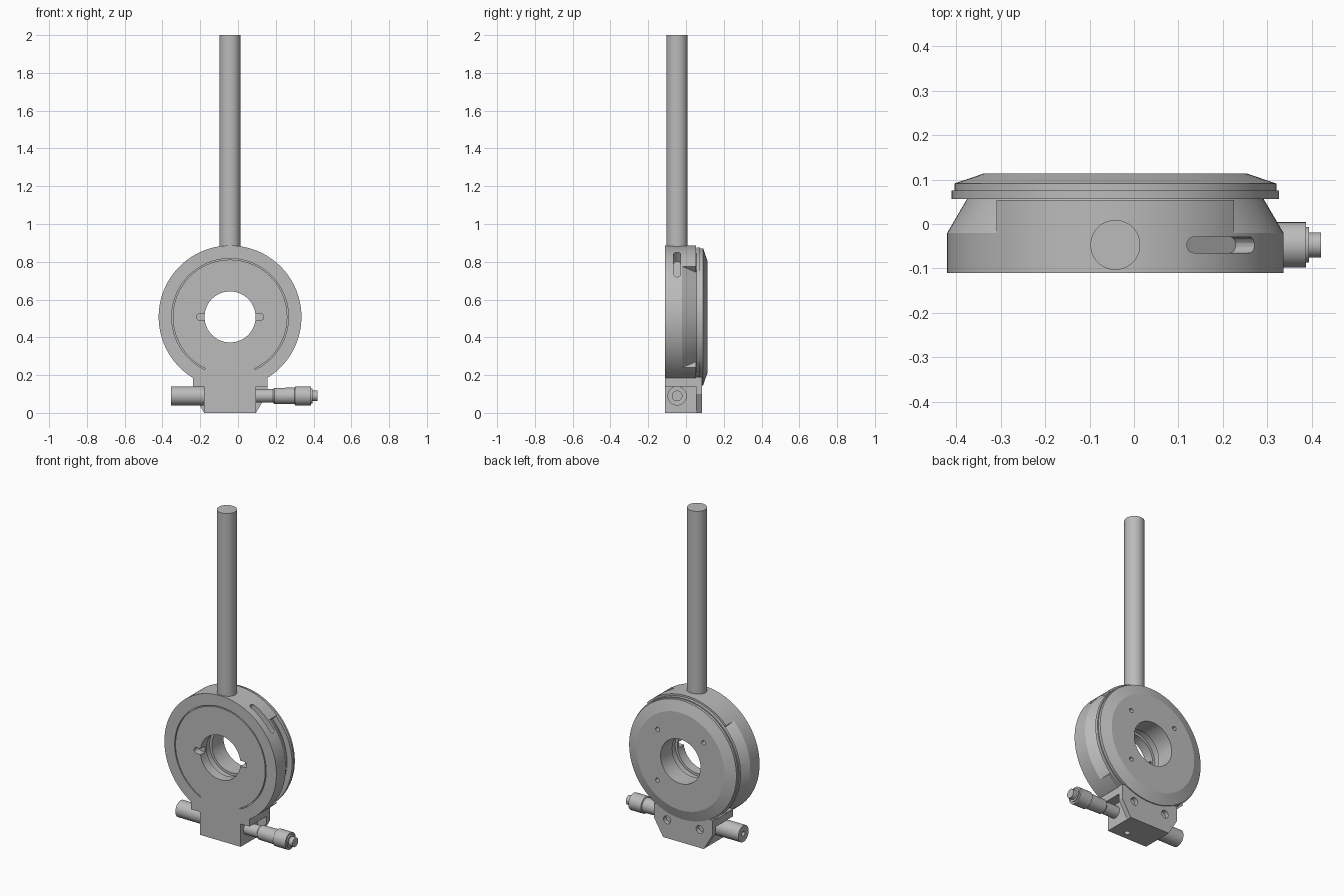
import bpy, bmesh, math
from mathutils import Matrix, Vector

cube = bpy.data.objects.get("Cube")
if cube:
    bpy.data.objects.remove(cube, do_unlink=True)

metal = bpy.data.materials.new("grey_metal")
metal.use_nodes = True
metal.diffuse_color = (0.5, 0.5, 0.5, 1)
metal.node_tree.nodes["Principled BSDF"].inputs["Base Color"].default_value = (0.5, 0.5, 0.5, 1)

CX, CZ = -0.042, 0.508          # ring centre
PY, MZ = -0.047, 0.09           # post depth, micrometer height
ALONG_X = Matrix.Rotation(math.pi / 2, 4, 'Y')
ALONG_Y = Matrix.Rotation(-math.pi / 2, 4, 'X')
ALONG_Z = Matrix.Identity(4)


def finish(name, bm, matrix):
    bmesh.ops.remove_doubles(bm, verts=bm.verts, dist=1e-5)
    bmesh.ops.transform(bm, matrix=matrix, verts=bm.verts)
    bmesh.ops.recalc_face_normals(bm, faces=bm.faces)
    mesh = bpy.data.meshes.new(name)
    bm.to_mesh(mesh)
    bm.free()
    ob = bpy.data.objects.new(name, mesh)
    bpy.context.collection.objects.link(ob)
    mesh.materials.append(metal)
    return ob


def lathe(name, profile, centre, axis, start=0, sweep=360, steps=128):
    """Turn a closed (radius, height) profile, fully or over a sector."""
    bm = bmesh.new()
    full = sweep == 360
    rings = []
    for i in range(steps if full else steps + 1):
        a = math.radians(start + sweep * i / steps)
        rings.append([bm.verts.new((r * math.cos(a), r * math.sin(a), h)) for r, h in profile])
    n = len(profile)
    for i in range(steps):
        a, b = rings[i], rings[(i + 1) % len(rings)]
        for j in range(n):
            k = (j + 1) % n
            if profile[j][0] + profile[k][0] > 0:
                bm.faces.new((a[j], a[k], b[k], b[j]))
    if not full:
        bm.faces.new(rings[0])
        bm.faces.new(rings[-1])
    return finish(name, bm, Matrix.Translation(centre) @ axis)


def rod(name, r, h0, h1, centre, axis, steps=48):
    return lathe(name, [(0, h0), (r, h0), (r, h1), (0, h1)], centre, axis, steps=steps)


def prism(name, outline, y0, y1, matrix=ALONG_Z):
    """Extrude an (x, z) outline along y."""
    bm = bmesh.new()
    face = bm.faces.new([bm.verts.new((x, y0, z)) for x, z in outline])
    new = bmesh.ops.extrude_face_region(bm, geom=[face])["geom"]
    bmesh.ops.translate(bm, vec=(0, y1 - y0, 0), verts=[v for v in new if isinstance(v, bmesh.types.BMVert)])
    return finish(name, bm, matrix)


def stadium(half, r, n=12):
    """Rounded slot outline with its long side along x."""
    pts = []
    for side in (1, -1):
        for i in range(n + 1):
            a = math.pi * i / n - math.pi / 2
            pts.append((side * (half + r * math.cos(a)), side * r * math.sin(a)))
    return pts


def cut(target, *cutters):
    bpy.context.view_layer.objects.active = target
    for c in cutters:
        c.hide_render = True
        mod = target.modifiers.new("cut", 'BOOLEAN')
        mod.operation, mod.solver, mod.object = 'DIFFERENCE', 'EXACT', c
        bpy.ops.object.modifier_apply(modifier=mod.name)
        bpy.data.objects.remove(c, do_unlink=True)


ring_at = Vector((CX, 0, CZ))

# Ring body: front groove, tapered back edge, stepped bore
body = lathe("ring_body", [
    (0.135, -0.11), (0.303, -0.11), (0.303, -0.10), (0.309, -0.10), (0.309, -0.11),
    (0.378, -0.11), (0.378, -0.02), (0.333, 0.057), (0.15, 0.057), (0.15, -0.05),
    (0.135, -0.05)], ring_at, ALONG_Y)

# Spanner notches beside the bore
notches = [prism("notch", stadium(0.03, 0.018), -0.2, -0.065,
                 Matrix.Translation((CX + s * 0.13, 0, CZ))) for s in (1, -1)]

# Rounded window through the upper left rim
tilt = Matrix.Rotation(math.radians(40.5), 4, 'Y')
to_rim = Matrix.Translation((CX, PY, CZ)) @ tilt @ Matrix.Rotation(math.pi / 2, 4, 'X')
window = prism("window", stadium(0.082, 0.018), 0.30, 0.45, to_rim)
cut(body, window, *notches)

# Full-radius shoulders above and below, between the tapered flanks
for name, mid in (("top_shoulder", -90), ("bottom_shoulder", 90)):
    lathe(name, [(0.3, -0.022), (0.378, -0.022), (0.378, 0.054), (0.3, 0.054)],
          ring_at, ALONG_Y, mid - 45, 90, 32)

# Rotating rear plate with four mounting holes
plate = lathe("rear_plate", [
    (0.135, 0.0), (0.3, 0.0), (0.3, 0.056), (0.368, 0.056), (0.368, 0.075),
    (0.362, 0.075), (0.362, 0.091), (0.297, 0.113), (0.135, 0.113)], ring_at, ALONG_Y)
cut(plate, *[rod("hole", 0.013, 0.07, 0.2, (CX + sx * 0.155, 0, CZ + sz * 0.155), ALONG_Y, 24)
             for sx in (1, -1) for sz in (1, -1)])

# Support post
rod("post", 0.056, 0.86, 2.0, (CX, PY, 0), ALONG_Z, 64)


# Drive block: T-shaped front and chamfered back plate
def mirrored(half):
    return [(CX + x, z) for x, z in half] + [(CX - x, z) for x, z in reversed(half)]


block = prism("drive_block", mirrored(
    [(0.137, 0), (0.137, 0.14), (0.197, 0.14), (0.197, 0.19), (0.12, 0.24)]), -0.11, 0.056)
cut(block, rod("hole", 0.016, -0.1, 0.04, (0.0, -0.06, 0), ALONG_Z, 24))
cover = prism("block_cover", mirrored(
    [(0.137, 0), (0.197, 0.10), (0.197, 0.19)]), 0.054, 0.085)
cut(cover, *[rod("hole", 0.024, 0.06, 0.2, (CX + s * 0.11, 0, 0.112), ALONG_Y, 32)
             for s in (1, -1)])

# Return-spring housing and micrometer
drive_at = (0, PY, MZ)
spring = rod("spring_housing", 0.05, -0.355, -0.15, drive_at, ALONG_X)
cut(spring, rod("hole", 0.014, -0.5, -0.33, drive_at, ALONG_X, 24))
lathe("micrometer", [
    (0, 0.05), (0.036, 0.05), (0.036, 0.185), (0.042, 0.192), (0.044, 0.30), (0.051, 0.303),
    (0.051, 0.387), (0.04, 0.387), (0.04, 0.394), (0.028, 0.394), (0.028, 0.42), (0, 0.42)],
    drive_at, ALONG_X, steps=48)

# Smooth the turned surfaces, keep the machined edges crisp
bpy.ops.object.select_all(action='DESELECT')
for ob in bpy.context.scene.objects:
    if ob.type == 'MESH' and ob.data.materials and ob.data.materials[0] == metal:
        ob.select_set(True)
        bpy.context.view_layer.objects.active = ob
bpy.ops.object.shade_smooth_by_angle(angle=math.radians(15))
